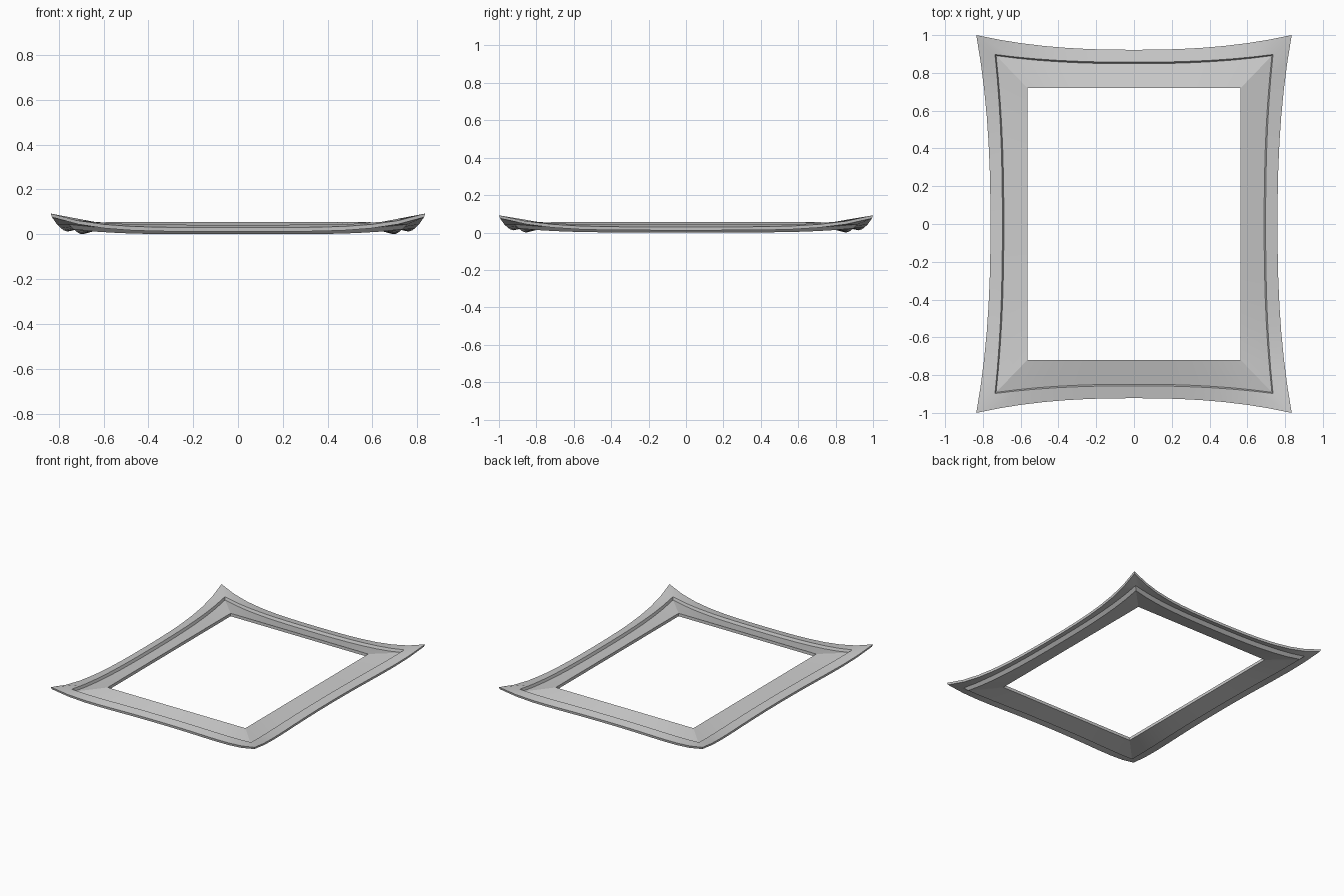
import bpy, bmesh, math
from mathutils import Vector

cube = bpy.data.objects.get("Cube")
if cube:
    bpy.data.objects.remove(cube, do_unlink=True)

# Single plain grey
grey = bpy.data.materials.new("light_grey")
grey.use_nodes = True
colour = (0.6, 0.6, 0.6, 1)
grey.diffuse_color = colour
grey.node_tree.nodes["Principled BSDF"].inputs["Base Color"].default_value = colour

HALF_X, HALF_Y = 0.565, 0.72   # half size of the opening
STRETCH_Y = 0.28 / 0.27        # the end eaves reach slightly further
SEGMENTS = 14

# Stepped eave section: offset at mid side, offset at corner, height, corner rise
SECTION = [
    (0.0, 0.0, 0.055, 0.0),        # top of opening
    (0.124, 0.165, 0.022, 0.022),  # foot of inner slope
    (0.132, 0.171, 0.042, 0.022),  # top of step
    (0.195, 0.27, 0.03, 0.062),    # outer lip
    (0.193, 0.265, 0.012, 0.064),  # bottom of outer lip
    (0.150, 0.19, 0.022, 0.022),   # notch under the step
    (0.128, 0.168, 0.0, 0.022),    # bottom of inner tier
    (0.0, 0.0, 0.033, 0.0),        # bottom of opening
]


def eave_point(section, t, side):
    """Point on one side; t runs from corner (-1) to corner (1)."""
    mid, corner, height, rise = section
    out = mid + (corner - mid) * abs(t) ** 2.4
    z = height + rise * abs(t) ** 4.5
    if side % 2 == 0:   # front and back
        x, y = t * (HALF_X + corner), -(HALF_Y + out * STRETCH_Y)
    else:               # left and right
        x, y = HALF_X + out, t * (HALF_Y + corner * STRETCH_Y)
    if side >= 2:
        x, y = -x, -y
    return Vector((x, y, z))


# Four mitred sides swept round the opening
bm = bmesh.new()
rings = []
for side in range(4):
    for i in range(SEGMENTS):
        t = -1 + 2 * i / SEGMENTS
        rings.append([bm.verts.new(eave_point(s, t, side)) for s in SECTION])
count = len(SECTION)
for i, ring in enumerate(rings):
    after = rings[(i + 1) % len(rings)]
    for j in range(count):
        k = (j + 1) % count
        bm.faces.new((ring[j], ring[k], after[k], after[j]))
bmesh.ops.recalc_face_normals(bm, faces=bm.faces)

mesh = bpy.data.meshes.new("eave_frame")
bm.to_mesh(mesh)
bm.free()
mesh.materials.append(grey)
eave = bpy.data.objects.new("eave_frame", mesh)
bpy.context.collection.objects.link(eave)

bpy.ops.object.select_all(action='DESELECT')
eave.select_set(True)
bpy.context.view_layer.objects.active = eave
bpy.ops.object.shade_smooth_by_angle(angle=math.radians(14))
